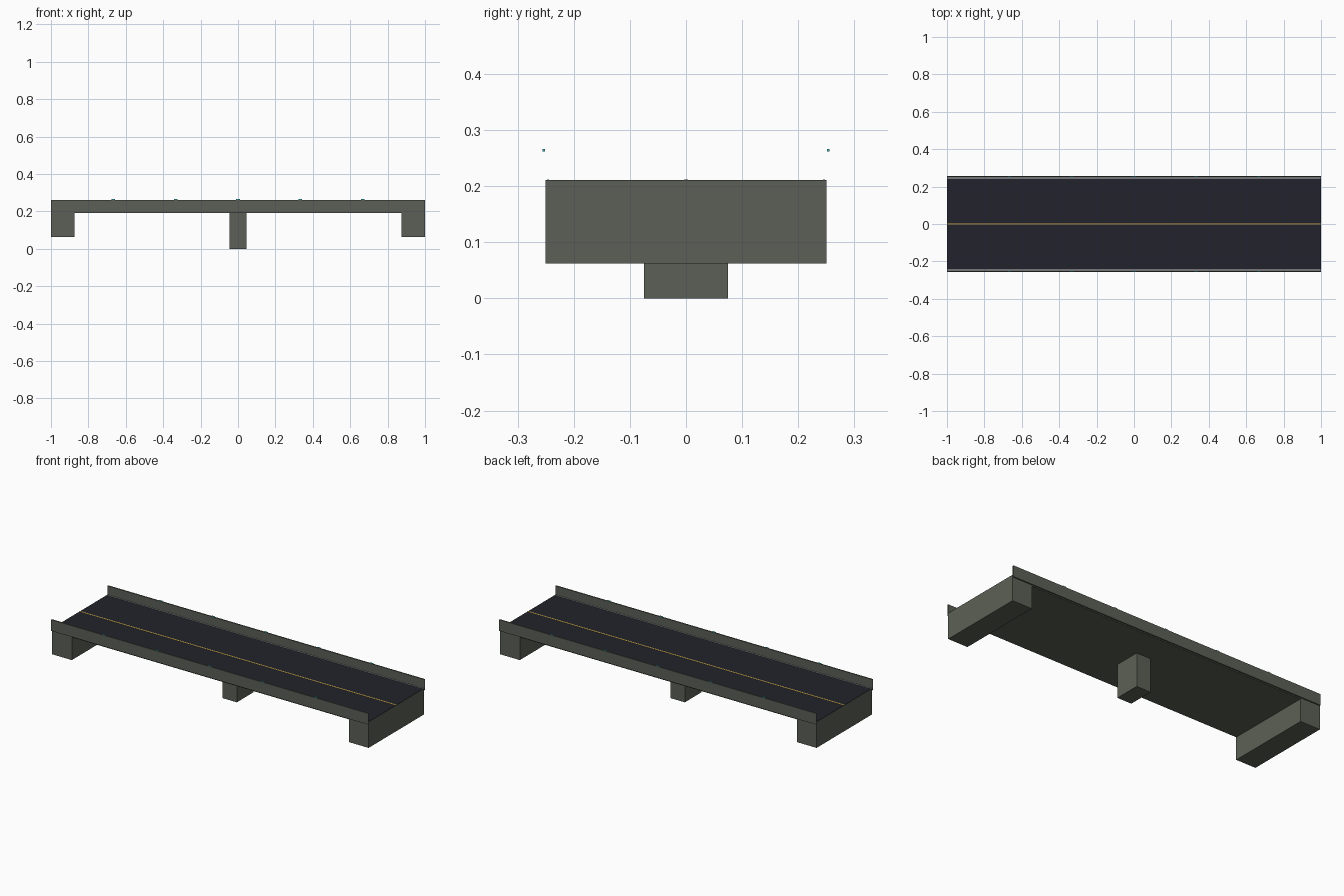
import bpy
import bmesh
from mathutils import Vector

cube = bpy.data.objects.get("Cube")
if cube:
    bpy.data.objects.remove(cube, do_unlink=True)


def material(name, rgb):
    mat = bpy.data.materials.new(name)
    mat.use_nodes = True
    mat.diffuse_color = (*rgb, 1)
    mat.node_tree.nodes["Principled BSDF"].inputs["Base Color"].default_value = (*rgb, 1)
    return mat


concrete = material("grey green concrete", (0.105, 0.118, 0.093))
asphalt = material("dark asphalt", (0.016, 0.016, 0.025))
yellow = material("yellow paint", (0.62, 0.42, 0.08))
white = material("white paint", (0.6, 0.6, 0.6))
teal = material("teal light", (0.05, 0.5, 0.5))


def box(name, low, high, mat, open_ends=False):
    """Box between two corners; open_ends leaves off the faces across x."""
    low, high = Vector(low), Vector(high)
    bm = bmesh.new()
    bmesh.ops.create_cube(bm, size=1)
    for v in bm.verts:
        v.co = (low + high) / 2 + v.co * (high - low)
    if open_ends:
        bm.normal_update()
        ends = [f for f in bm.faces if abs(f.normal.x) > 0.9]
        bmesh.ops.delete(bm, geom=ends, context='FACES_ONLY')
    mesh = bpy.data.meshes.new(name)
    bm.to_mesh(mesh)
    bm.free()
    mesh.materials.append(mat)
    obj = bpy.data.objects.new(name, mesh)
    bpy.context.collection.objects.link(obj)
    return obj


HALF = 0.25        # half the deck width
RAIL = 0.257       # outer face of the side walls
DECK_LOW, DECK_TOP, RAIL_TOP = 0.192, 0.21, 0.262

# Deck, with the road surface laid on it
box("deck", (-1, -HALF, DECK_LOW), (1, HALF, DECK_TOP), concrete)
box("road", (-1, -HALF, DECK_TOP), (1, HALF, DECK_TOP + 0.001), asphalt)
box("centre_line", (-1, -0.004, DECK_TOP), (1, 0.004, DECK_TOP + 0.002), yellow)

# Supports
box("centre_pier", (-0.045, -0.075, 0), (0.045, 0.075, DECK_LOW), concrete)
for side, x in (("right", -1), ("left", 0.875)):
    box(side + "_abutment", (x, -HALF, 0.062), (x + 0.125, HALF, DECK_LOW), concrete)

# Side walls, edge lines and the small lights on top of the walls
for side, s in (("front", -1), ("back", 1)):
    def across(a, b):
        return sorted((s * a, s * b))

    y0, y1 = across(HALF, RAIL)
    box(side + "_wall", (-1, y0, 0.198), (1, y1, RAIL_TOP), concrete, open_ends=True)
    l0, l1 = across(0.244, 0.2475)
    box(side + "_edge_line", (-1, l0, DECK_TOP), (1, l1, DECK_TOP + 0.002), white)
    m0, m1 = across(0.2515, 0.2555)
    for i in range(-2, 3):
        x = i / 3
        box(f"{side}_light_{i + 3}", (x - 0.01, m0, RAIL_TOP),
            (x + 0.01, m1, RAIL_TOP + 0.004), teal)
